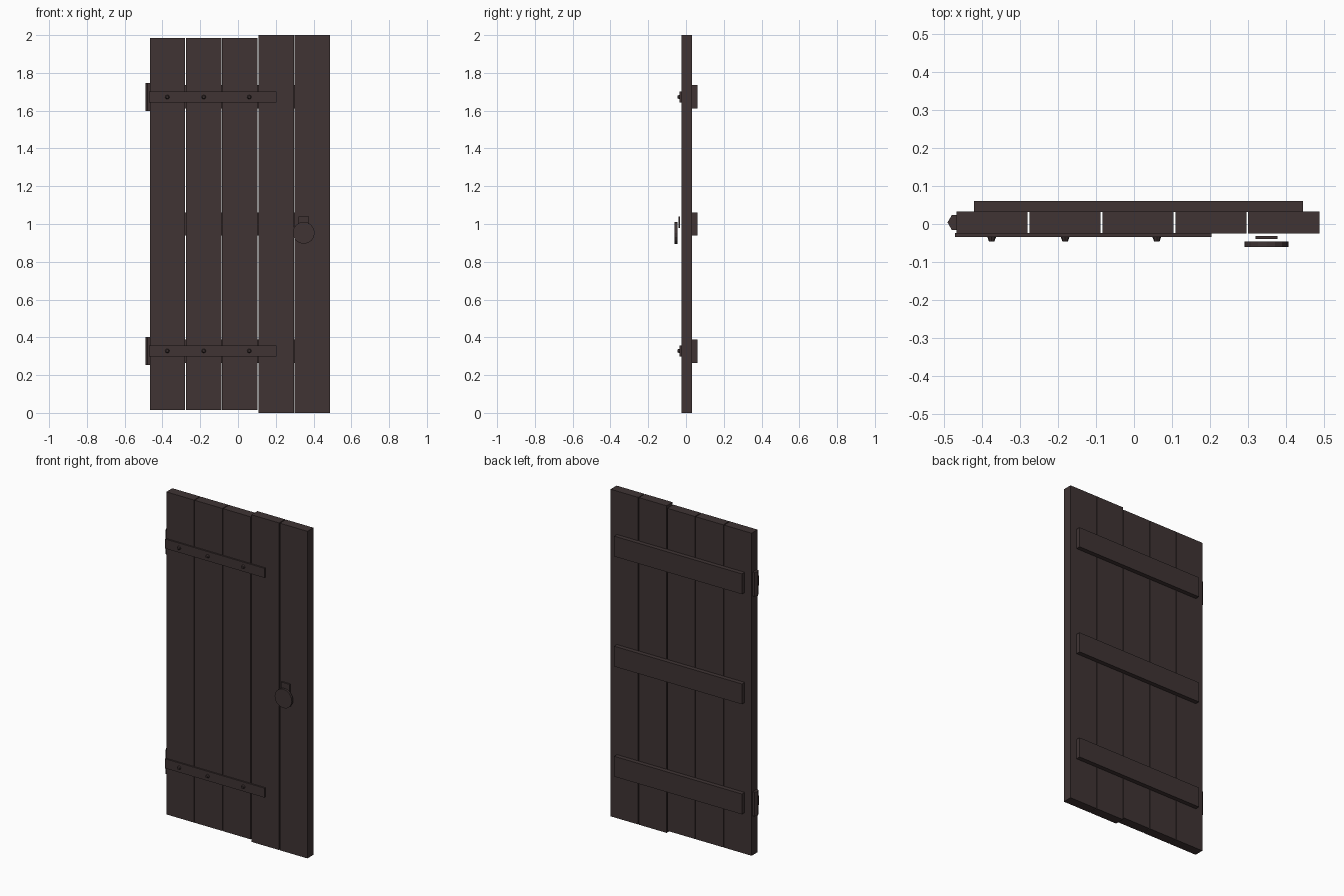
import bpy, bmesh, math
from mathutils import Matrix

if "Cube" in bpy.data.objects:
    bpy.data.objects.remove(bpy.data.objects["Cube"])

wood = bpy.data.materials.new("dark_brown")
wood.diffuse_color = (0.050, 0.034, 0.034, 1)
wood.use_nodes = True
wood.node_tree.nodes["Principled BSDF"].inputs["Base Color"].default_value = wood.diffuse_color


def finish(name, bm):
    me = bpy.data.meshes.new(name)
    bm.to_mesh(me)
    bm.free()
    me.materials.append(wood)
    ob = bpy.data.objects.new(name, me)
    bpy.context.collection.objects.link(ob)
    return ob


def box(name, x, y, z):
    """Box from (min, max) pairs."""
    bm = bmesh.new()
    size = [b - a for a, b in (x, y, z)]
    mid = [(a + b) / 2 for a, b in (x, y, z)]
    m = Matrix.Translation(mid) @ Matrix.Diagonal((*size, 1))
    bmesh.ops.create_cube(bm, size=1, matrix=m)
    return finish(name, bm)


def cyl(name, loc, r1, r2, depth, sides, rot):
    bm = bmesh.new()
    bmesh.ops.create_cone(bm, cap_ends=True, segments=sides, radius1=r1,
                          radius2=r2, depth=depth,
                          matrix=Matrix.Translation(loc) @ rot)
    return finish(name, bm)


FRONT = Matrix.Rotation(math.radians(90), 4, 'X')   # cone tip towards -y

# Vertical planks, the last two slightly longer
for i in range(5):
    x0 = -0.467 + i * 0.1918
    z = (0.014, 1.986) if i < 3 else (0.0, 2.0)
    box(f"plank_{i + 1}", (x0, x0 + 0.187), (-0.025, 0.033), z)

# Battens across the back
for i, z in enumerate((0.327, 1.0, 1.673)):
    box(f"batten_{i + 1}", (-0.42, 0.444), (0.031, 0.06), (z - 0.062, z + 0.062))

# Strap hinges: strap, bolts and six-sided barrel
for side, z in (("lower", 0.328), ("upper", 1.672)):
    box(f"{side}_hinge_strap", (-0.47, 0.203), (-0.034, -0.024), (z - 0.029, z + 0.029))
    for k, x in enumerate((-0.374, -0.181, 0.06)):
        cyl(f"{side}_bolt_{k + 1}", (x, -0.0395, z), 0.012, 0.007, 0.013, 8, FRONT)
    cyl(f"{side}_hinge_barrel", (-0.4675, 0.004, z), 0.0225, 0.0225, 0.147, 6,
        Matrix.Rotation(math.radians(30), 4, 'Z'))

# Latch plate and round pull
box("latch_plate", (0.319, 0.377), (-0.040, -0.031), (0.98, 1.04))
cyl("door_pull", (0.348, -0.053, 0.953), 0.058, 0.058, 0.014, 16, FRONT)
